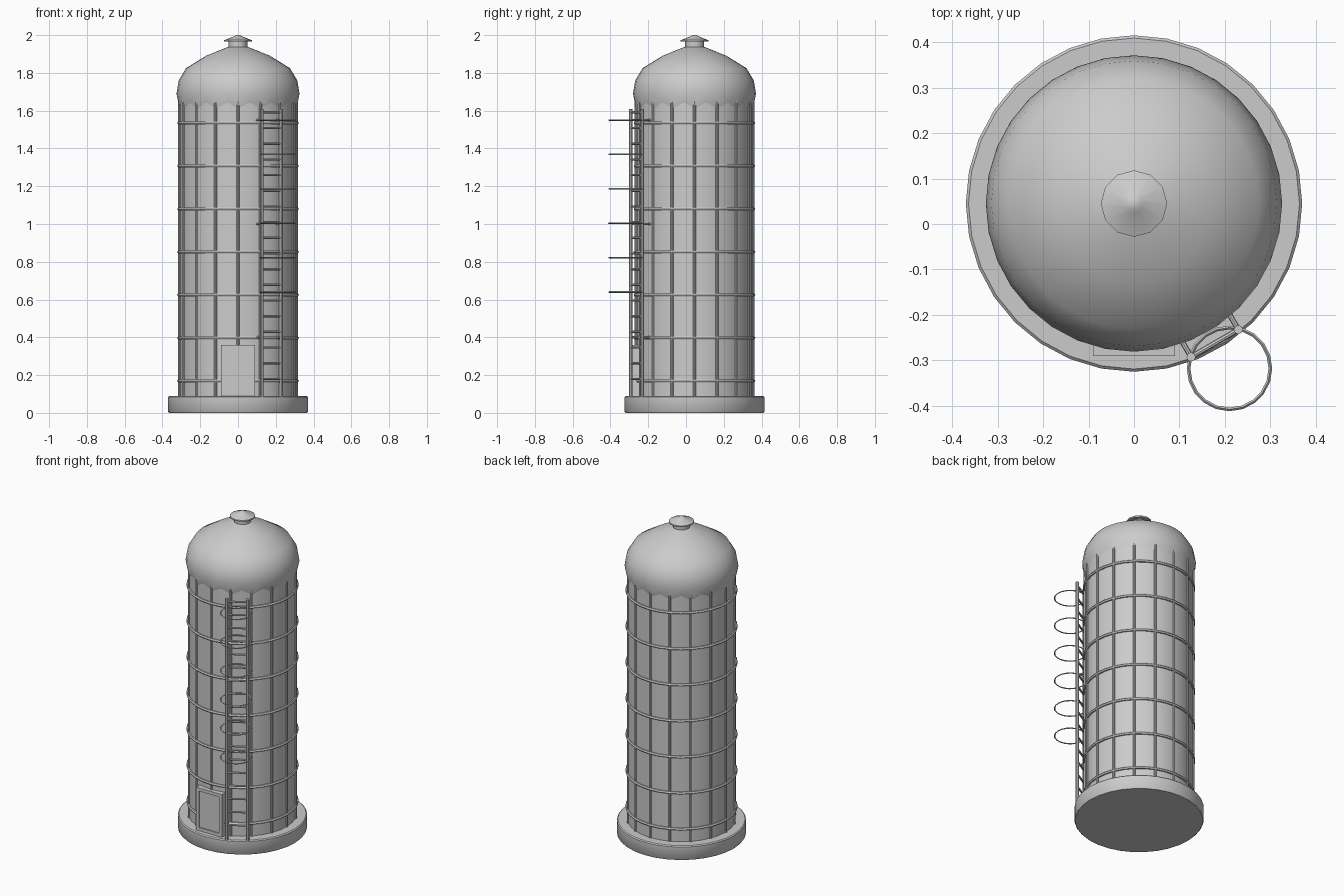
import bpy, bmesh, math
from mathutils import Vector

if "Cube" in bpy.data.objects:
    bpy.data.objects.remove(bpy.data.objects["Cube"])

CX, CY = 0.0, 0.045          # silo axis


def finish(name, bm, smooth=True):
    bmesh.ops.recalc_face_normals(bm, faces=bm.faces)
    me = bpy.data.meshes.new(name)
    bm.to_mesh(me)
    bm.free()
    ob = bpy.data.objects.new(name, me)
    bpy.context.collection.objects.link(ob)
    if smooth:
        bpy.ops.object.select_all(action='DESELECT')
        ob.select_set(True)
        bpy.context.view_layer.objects.active = ob
        bpy.ops.object.shade_smooth_by_angle(angle=math.radians(40))
    return ob


def lathe(name, profile, n, scallop=0.0):
    """Revolve (radius, z) points about the silo axis; scallop lifts every other rim vertex."""
    bm = bmesh.new()
    rings = []
    for k, (r, z) in enumerate(profile):
        ring = []
        for i in range(n):
            a = 2 * math.pi * i / n
            dz = scallop if (k == 0 and i % 2) else 0
            ring.append(bm.verts.new((CX + r * math.sin(a), CY - r * math.cos(a), z + dz)))
        rings.append(ring)
    for lo, hi in zip(rings, rings[1:]):
        for i in range(n):
            j = (i + 1) % n
            bm.faces.new((lo[i], lo[j], hi[j], hi[i]))
    bm.faces.new(rings[0][::-1])
    bm.faces.new(rings[-1])
    return finish(name, bm)


def torus(name, x, y, z, R, r, n=32, m=6):
    bm = bmesh.new()
    v = []
    for i in range(n):
        a = 2 * math.pi * i / n
        v.append([])
        for j in range(m):
            b = 2 * math.pi * j / m
            q = R + r * math.cos(b)
            v[i].append(bm.verts.new((x + q * math.sin(a), y - q * math.cos(a), z + r * math.sin(b))))
    for i in range(n):
        for j in range(m):
            bm.faces.new((v[i][j], v[(i + 1) % n][j], v[(i + 1) % n][(j + 1) % m], v[i][(j + 1) % m]))
    return finish(name, bm)


def rod(name, p, q, r, n=8):
    p, q = Vector(p), Vector(q)
    d = q - p
    bm = bmesh.new()
    bmesh.ops.create_cone(bm, cap_ends=True, segments=n, radius1=r, radius2=r, depth=d.length)
    bm.transform(d.to_track_quat('Z', 'Y').to_matrix().to_4x4())
    bmesh.ops.translate(bm, verts=bm.verts, vec=(p + q) / 2)
    return finish(name, bm)


def box(name, x0, x1, y0, y1, z0, z1):
    bm = bmesh.new()
    bmesh.ops.create_cube(bm, size=1)
    bmesh.ops.scale(bm, verts=bm.verts, vec=(x1 - x0, y1 - y0, z1 - z0))
    bmesh.ops.translate(bm, verts=bm.verts, vec=((x0 + x1) / 2, (y0 + y1) / 2, (z0 + z1) / 2))
    return finish(name, bm, False)


def polar(deg, r):
    a = math.radians(deg)
    return CX + r * math.sin(a), CY - r * math.cos(a)


# Foundation, wall, dome and roof vent
lathe("foundation", [(0.365, 0), (0.37, 0.006), (0.37, 0.084), (0.364, 0.09)], 32)
lathe("wall", [(0.31, 0.08), (0.31, 1.68)], 32)
lathe("dome", [(0.308, 1.605), (0.326, 1.69), (0.314, 1.76), (0.275, 1.825),
               (0.17, 1.89), (0.06, 1.935), (0.03, 1.94)], 32, 0.03)
lathe("vent_neck", [(0.05, 1.92), (0.05, 1.965)], 12)
lathe("vent_cap", [(0.073, 1.965), (0.073, 1.973), (0.02, 1.994), (0.012, 2.0)], 12)

# Steel hoops and vertical staves
for k in range(7):
    torus(f"hoop_{k}", CX, CY, 0.17 + k * 0.2275, 0.313, 0.009)
for k in range(16):
    x, y = polar(k * 22.5, 0.311)
    rod(f"stave_{k}", (x, y, 0.085), (x, y, 1.65), 0.007)

# Door with raised frame
box("door_panel", -0.07, 0.07, -0.283, -0.24, 0.10, 0.345)
for s in (-1, 1):
    box("door_jamb", *sorted((s * 0.07, s * 0.09)), -0.29, -0.22, 0.09, 0.36)
box("door_head", -0.07, 0.07, -0.29, -0.22, 0.34, 0.36)
box("door_sill", -0.07, 0.07, -0.29, -0.22, 0.09, 0.11)

# Ladder, tangent to the wall at 30 degrees
A = math.radians(30)
tx, ty = math.cos(A) * 0.06, math.sin(A) * 0.06
lx, ly = polar(30, 0.355)
for s in (-1, 1):
    x, y = lx + s * tx, ly + s * ty
    rod("ladder_rail", (x, y, 0.085), (x, y, 1.61), 0.01)
for k in range(18):
    z = 0.18 + k * 0.083
    rod("ladder_rung", (lx - tx, ly - ty, z), (lx + tx, ly + ty, z), 0.006)
for z in (0.4, 1.0, 1.55):
    for s in (-1, 1):
        x, y = lx + s * tx, ly + s * ty
        rod("ladder_bracket", (x, y, z), (x - 0.05 * math.sin(A), y + 0.05 * math.cos(A), z), 0.006)

# Safety cage rings
hx, hy = polar(30, 0.42)
for k in range(6):
    torus(f"cage_ring_{k}", hx, hy + 0.001, 0.64 + k * 0.182, 0.09, 0.004, 20, 4)
